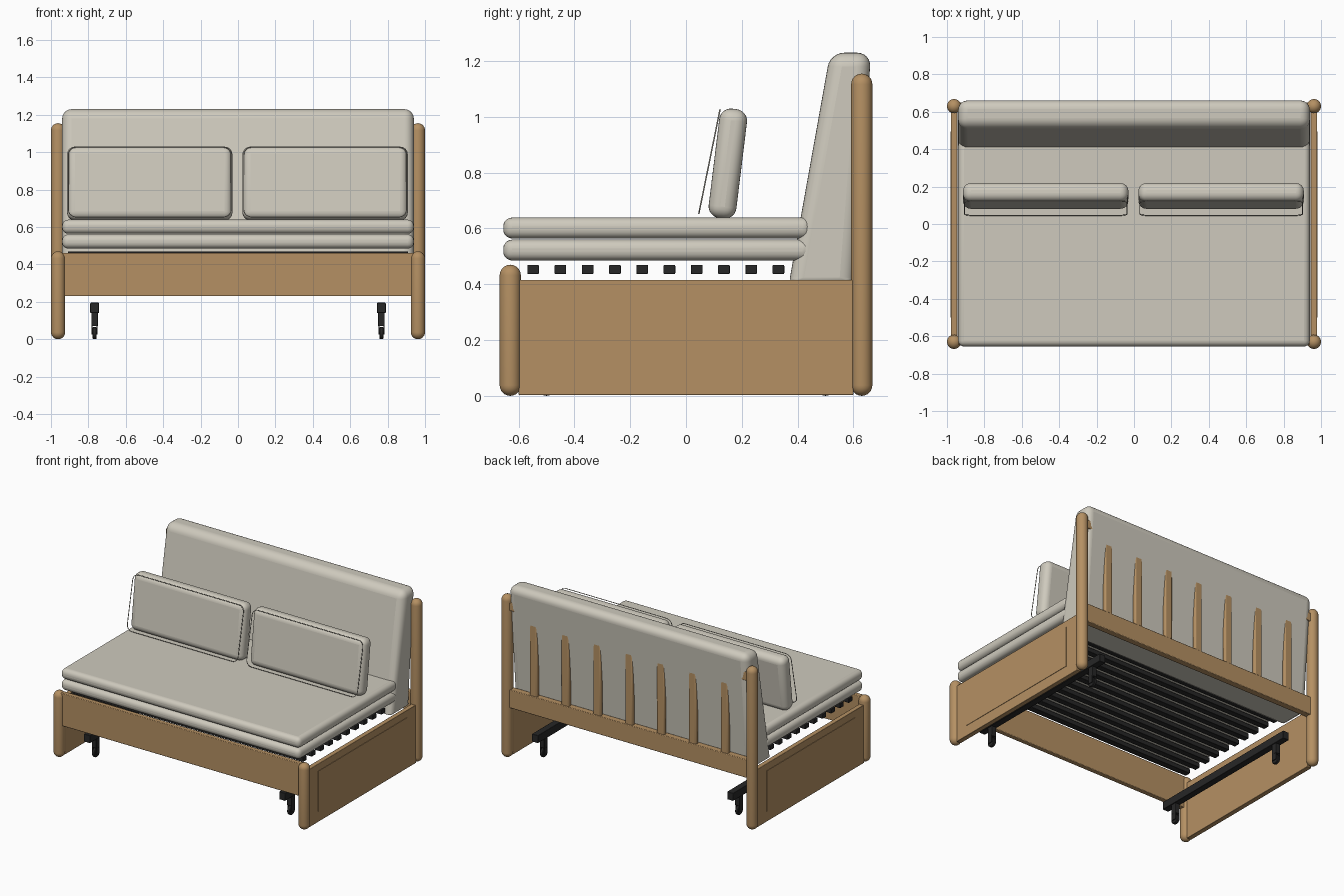
import bpy, bmesh, math
from mathutils import Matrix, Vector

if "Cube" in bpy.data.objects:
    bpy.data.objects.remove(bpy.data.objects["Cube"])


def material(name, rgb):
    m = bpy.data.materials.new(name)
    m.diffuse_color = (*rgb, 1)
    m.use_nodes = True
    m.node_tree.nodes["Principled BSDF"].inputs["Base Color"].default_value = m.diffuse_color
    return m


WOOD = material("wood", (0.46, 0.28, 0.125))
FABRIC = material("fabric", (0.62, 0.59, 0.51))
METAL = material("dark_metal", (0.02, 0.02, 0.02))


def finish(name, bm, mat, smooth=True):
    bmesh.ops.recalc_face_normals(bm, faces=bm.faces)
    me = bpy.data.meshes.new(name)
    bm.to_mesh(me)
    bm.free()
    ob = bpy.data.objects.new(name, me)
    bpy.context.collection.objects.link(ob)
    me.materials.append(mat)
    if smooth:
        bpy.ops.object.select_all(action='DESELECT')
        ob.select_set(True)
        bpy.context.view_layer.objects.active = ob
        bpy.ops.object.shade_smooth_by_angle(angle=math.radians(35))
    return ob


def bevel(ob, width, segments):
    mod = ob.modifiers.new("rounding", 'BEVEL')
    mod.width, mod.segments, mod.limit_method = width, segments, 'ANGLE'
    mod.angle_limit = math.radians(20)
    return ob


def box(name, x, y, z, mat, r=0.0, seg=2, tilt=0.0):
    """Box from (min, max) ranges, with optional rounding and tilt about x."""
    c = Vector([(a + b) / 2 for a, b in (x, y, z)])
    size = [b - a for a, b in (x, y, z)]
    bm = bmesh.new()
    bmesh.ops.create_cube(bm, size=1, matrix=Matrix.Diagonal((*size, 1)))
    ob = finish(name, bm, mat)
    ob.location = c
    ob.rotation_euler.x = tilt
    return bevel(ob, r, seg) if r else ob


def lathe(name, profile, loc, mat, steps=32):
    bm = bmesh.new()
    vs = [bm.verts.new((r, 0, z)) for r, z in profile]
    es = [bm.edges.new(p) for p in zip(vs, vs[1:])]
    bmesh.ops.spin(bm, geom=vs + es, cent=(0, 0, 0), axis=(0, 0, 1),
                   angle=2 * math.pi, steps=steps)
    bmesh.ops.remove_doubles(bm, verts=bm.verts, dist=1e-5)
    ob = finish(name, bm, mat)
    ob.location = loc
    return ob


def post(name, x, y, h, r=0.038):
    arc = [math.radians(a) for a in range(0, 91, 15)]
    low = [(r * math.sin(a), r - r * math.cos(a)) for a in arc]
    high = [(r * math.cos(a), h - r + r * math.sin(a)) for a in arc]
    lathe(name, low + high, (x, y, 0), WOOD)


def piping(name, cx, width, height, y, z, tilt, r=0.04):
    """Thin cord loop following a rounded rectangle."""
    cu = bpy.data.curves.new(name, 'CURVE')
    cu.dimensions = '3D'
    cu.bevel_depth, cu.bevel_resolution = 0.0025, 1
    pts = []
    for k, (sx, sz) in enumerate(((1, 1), (-1, 1), (-1, -1), (1, -1))):
        for i in range(6):
            a = math.radians(90 * k + 18 * i)
            pts.append((sx * (width / 2 - r) + r * math.cos(a), 0,
                        sz * (height / 2 - r) + r * math.sin(a)))
    sp = cu.splines.new('POLY')
    sp.points.add(len(pts) - 1)
    for p, co in zip(sp.points, pts):
        p.co = (*co, 1)
    sp.use_cyclic_u = True
    ob = bpy.data.objects.new(name, cu)
    bpy.context.collection.objects.link(ob)
    ob.location, ob.rotation_euler.x = (cx, y, z), tilt
    cu.materials.append(FABRIC)


# End frames, undercarriage and loose pillows, one set per side
for s, side in ((-1, "left"), (1, "right")):
    def span(a, b):
        return tuple(sorted((s * a, s * b)))

    post(f"front_post_{side}", s * 0.962, -0.63, 0.47)
    post(f"back_post_{side}", s * 0.962, 0.63, 1.155)
    box(f"side_panel_{side}", span(0.945, 0.979), (-0.6, 0.6), (0.003, 0.415), WOOD, 0.003)
    box(f"side_panel_field_{side}", span(0.97, 0.982), (-0.5, 0.495), (0.077, 0.365), WOOD)

    box(f"runner_{side}", span(0.743, 0.79), (-0.6, 0.6), (0.14, 0.195), METAL, 0.003)
    for y, end in ((-0.5, "front"), (0.5, "back")):
        box(f"caster_stem_{end}_{side}", span(0.749, 0.784), (y - 0.02, y + 0.02),
            (0.07, 0.145), METAL, 0.003)
        for dx, fork in ((-0.014, "a"), (0.014, "b")):
            box(f"caster_fork_{fork}_{end}_{side}",
                (s * 0.767 + dx - 0.003, s * 0.767 + dx + 0.003),
                (y - 0.018, y + 0.018), (0.025, 0.075), METAL)
        wheel = lathe(f"caster_wheel_{end}_{side}",
                      [(0, -0.011), (0.028, -0.011), (0.032, -0.007), (0.032, 0.007),
                       (0.028, 0.011), (0, 0.011)], (s * 0.767, y, 0.032), METAL, 20)
        wheel.rotation_euler.y = math.pi / 2

    # Offset by the pair's slight shift to the left
    cx = s * 0.469 - 0.003
    box(f"pillow_{side}", (cx - 0.442, cx + 0.442), (0.1, 0.2), (0.635, 1.03),
        FABRIC, 0.042, 6, -math.radians(7))
    piping(f"pillow_piping_{side}", cx, 0.87, 0.38, 0.084, 0.84, -math.radians(11.5))

# Long wooden rails
box("front_rail", (-0.94, 0.94), (-0.645, -0.61), (0.23, 0.462), WOOD, 0.004)
box("back_lower_rail", (-0.94, 0.94), (0.605, 0.65), (0.36, 0.49), WOOD, 0.004)
box("back_top_rail", (-0.94, 0.94), (0.61, 0.65), (1.05, 1.11), WOOD, 0.004)

# Upright slats of the back
for i in range(7):
    x = -0.75 + 0.25 * i
    box(f"back_slat_{i + 1}", (x - 0.03, x + 0.03), (0.615, 0.645), (0.45, 1.08),
        WOOD, 0.01, 3)

# Dark slats under the mattress
for i in range(10):
    y = -0.548 + 0.0977 * i
    box(f"seat_slat_{i + 1}", (-0.91, 0.91), (y - 0.021, y + 0.021), (0.437, 0.469),
        METAL, 0.003)

# Folded mattress in two layers
for z, name in ((0.485, "mattress_lower"), (0.564, "mattress_upper")):
    box(name, (-0.94, 0.94), (-0.655, 0.45), (z, z + 0.075), FABRIC, 0.032, 5)

# Leaning back cushion, a side profile extruded across the width
profile = [(0.37, 0.41), (0.6, 0.41), (0.664, 1.23), (0.517, 1.23)]
bm = bmesh.new()
face = bm.faces.new([bm.verts.new((-0.94, y, z)) for y, z in profile])
out = bmesh.ops.extrude_face_region(bm, geom=[face], use_keep_orig=True)
bmesh.ops.translate(bm, vec=(1.88, 0, 0),
                    verts=[g for g in out["geom"] if isinstance(g, bmesh.types.BMVert)])
# Full rounding on the upper edges, small rounding near the seat
layer = bm.edges.layers.float.new("bevel_weight_edge")
for e in bm.edges:
    e[layer] = 1.0 if max(v.co.z for v in e.verts) > 1.2 else 0.3
back = bevel(finish("back_cushion", bm, FABRIC), 0.05, 6)
back.modifiers["rounding"].limit_method = 'WEIGHT'
